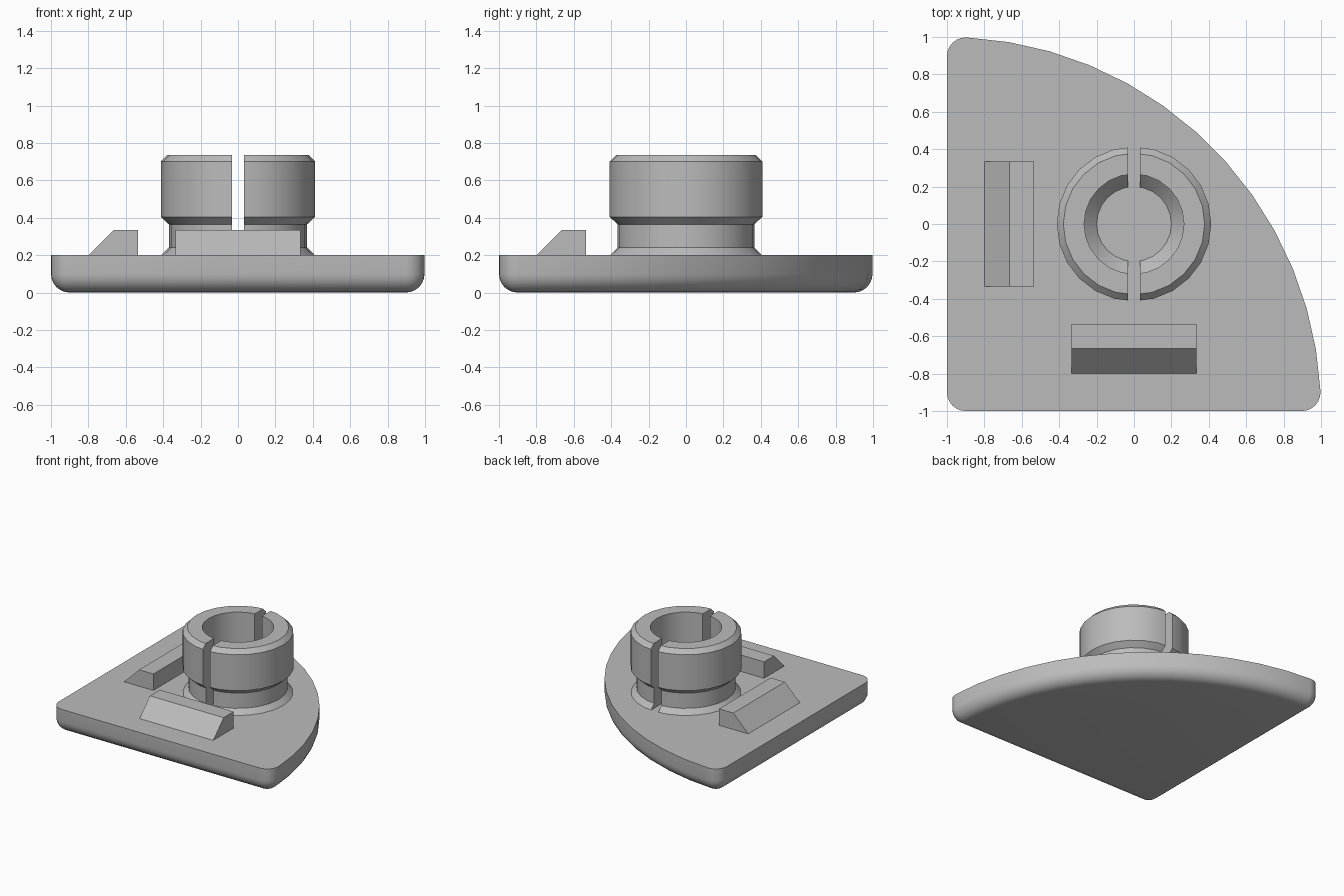
import bpy, bmesh
from math import sin, cos, pi, asin, sqrt, radians
from mathutils import Matrix

if "Cube" in bpy.data.objects:
    bpy.data.objects.remove(bpy.data.objects["Cube"], do_unlink=True)

grey = bpy.data.materials.new("plain grey")
grey.use_nodes = True
grey.diffuse_color = (0.5, 0.5, 0.5, 1)
grey.node_tree.nodes["Principled BSDF"].inputs["Base Color"].default_value = (0.5, 0.5, 0.5, 1)

TOP = 0.2       # top of the plate
ROUND = 0.1     # corner and lower edge radius
RADIUS = 2.0    # curved side of the plate
SLOT = 0.033    # half width of the collar slot


def finish(bm, name, smooth=True):
    bmesh.ops.recalc_face_normals(bm, faces=bm.faces)
    mesh = bpy.data.meshes.new(name)
    bm.to_mesh(mesh)
    bm.free()
    mesh.materials.append(grey)
    obj = bpy.data.objects.new(name, mesh)
    bpy.context.collection.objects.link(obj)
    if smooth:
        bpy.ops.object.select_all(action='DESELECT')
        obj.select_set(True)
        bpy.context.view_layer.objects.active = obj
        bpy.ops.object.shade_smooth_by_angle(angle=radians(30))
    return obj


def arc(cx, cy, r, start, end, steps):
    angles = [start + (end - start) * i / steps for i in range(steps + 1)]
    return [(cx + r * cos(a), cy + r * sin(a)) for a in angles]


def outline(inset):
    """Quarter disc with rounded corners, shrunk by inset."""
    r = ROUND - inset
    tilt = asin(ROUND / (RADIUS - ROUND))
    near = ROUND - 1
    far = sqrt((RADIUS - ROUND) ** 2 - ROUND ** 2) - 1
    pts = arc(near, near, r, pi, 1.5 * pi, 6)
    pts += arc(far, near, r, 1.5 * pi, 2 * pi + tilt, 6)
    pts += arc(-1, -1, RADIUS - inset, tilt, pi / 2 - tilt, 13)[1:-1]
    pts += arc(near, far, r, pi / 2 - tilt, pi, 6)
    return pts


# Base plate: stacked outlines, rounded along the lower edge
bm = bmesh.new()
levels = [(0, TOP)]
for i in range(7):
    a = i / 6 * pi / 2
    levels.append((ROUND * (1 - cos(a)), ROUND * (1 - sin(a))))
rings = [[bm.verts.new((x, y, z)) for x, y in outline(d)] for d, z in levels]
for upper, lower in zip(rings, rings[1:]):
    for i in range(len(upper)):
        j = (i + 1) % len(upper)
        bm.faces.new((upper[i], lower[i], lower[j], upper[j]))
bm.faces.new(rings[0])
bm.faces.new(rings[-1])
bmesh.ops.remove_doubles(bm, verts=bm.verts, dist=0.0005)
finish(bm, "base_plate")

# Collar: revolved section, cut along the slot into two halves
section = [(0.41, TOP - 0.01), (0.41, TOP), (0.37, 0.24), (0.37, 0.365),
           (0.413, 0.405), (0.413, 0.7), (0.378, 0.735), (0.267, 0.735),
           (0.267, 0.267), (0.2, TOP), (0.2, TOP - 0.01)]
for side, name in ((1, "collar_left"), (-1, "collar_right")):
    bm = bmesh.new()
    verts = [bm.verts.new((r, 0, z)) for r, z in section]
    edges = [bm.edges.new((verts[i - 1], verts[i])) for i in range(len(verts))]
    bmesh.ops.spin(bm, geom=verts + edges, cent=(0, 0, 0), axis=(0, 0, 1),
                   angle=2 * pi, steps=24, use_merge=True)
    bmesh.ops.remove_doubles(bm, verts=bm.verts, dist=0.0005)
    bmesh.ops.bisect_plane(bm, geom=bm.verts[:] + bm.edges[:] + bm.faces[:],
                           plane_co=(side * SLOT, 0, 0), plane_no=(side, 0, 0),
                           clear_inner=True)
    rim = [e for e in bm.edges if e.is_boundary]
    bmesh.ops.edgeloop_fill(bm, edges=rim)
    finish(bm, name)

# Wedge stops: extruded profile, one at the front and one at the right
wedge = [(-0.8, TOP), (-0.665, 0.335), (-0.535, 0.335), (-0.535, TOP)]
for turn, name in ((0, "front_wedge"), (-pi / 2, "right_wedge")):
    bm = bmesh.new()
    face = bm.faces.new([bm.verts.new((-0.335, y, z)) for y, z in wedge])
    new = bmesh.ops.extrude_face_region(bm, geom=[face])["geom"]
    bmesh.ops.translate(bm, vec=(0.67, 0, 0),
                        verts=[g for g in new if isinstance(g, bmesh.types.BMVert)])
    if not any(f.normal.x < 0 and f.calc_center_median().x < -0.3 for f in bm.faces):
        bm.normal_update()
    bmesh.ops.rotate(bm, verts=bm.verts, cent=(0, 0, 0),
                     matrix=Matrix.Rotation(turn, 3, 'Z'))
    finish(bm, name, smooth=False)
